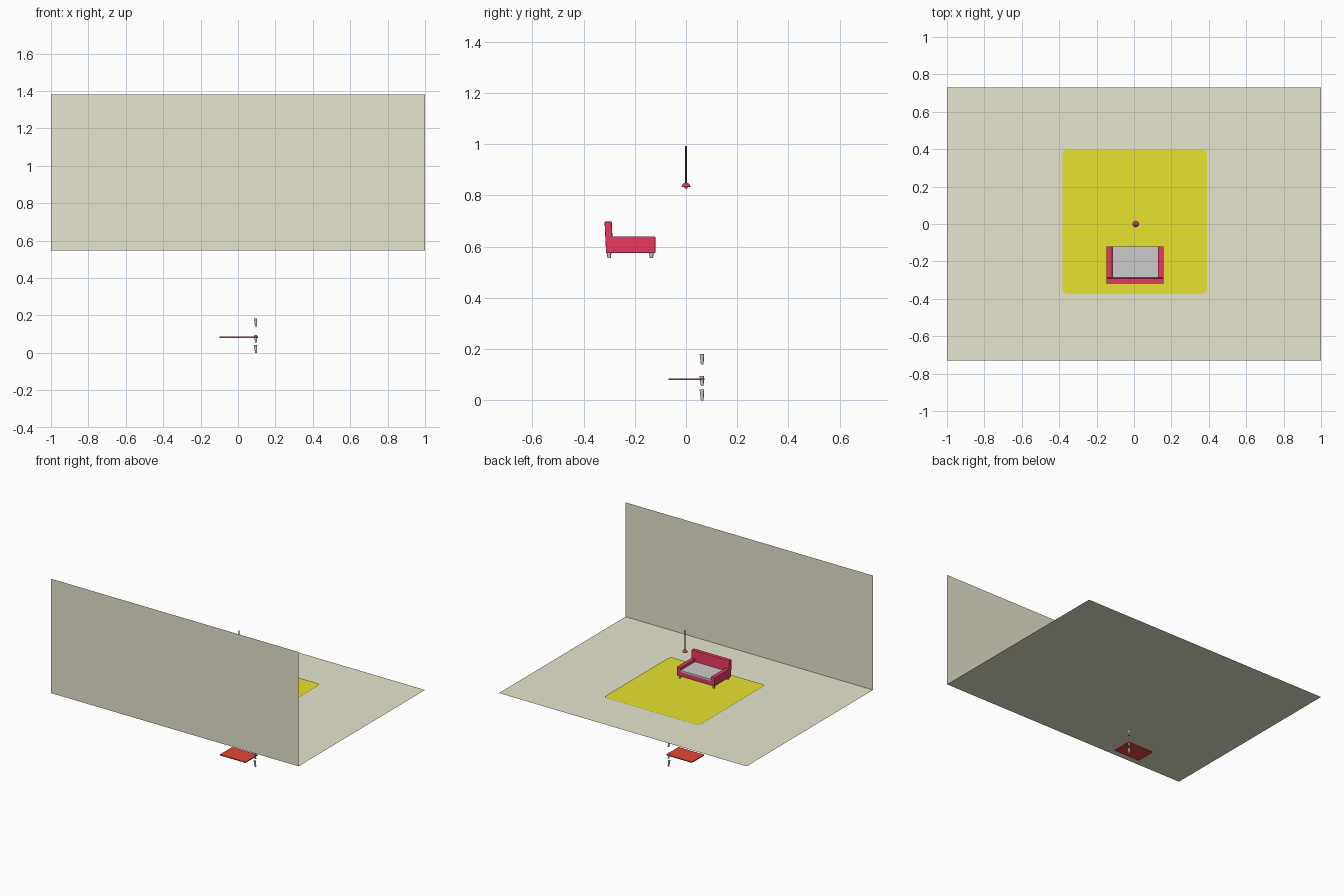
import bpy, bmesh, math
from mathutils import Matrix, Vector

if "Cube" in bpy.data.objects:
    bpy.data.objects.remove(bpy.data.objects["Cube"])


def material(name, rgb):
    m = bpy.data.materials.new(name)
    m.diffuse_color = (*rgb, 1)
    m.use_nodes = True
    m.node_tree.nodes["Principled BSDF"].inputs["Base Color"].default_value = m.diffuse_color
    return m


RED = material("red fabric", (0.80, 0.04, 0.12))
TABLE_RED = material("red tabletop", (0.80, 0.06, 0.04))
CREAM = material("cream", (0.80, 0.78, 0.62))
YELLOW = material("yellow", (0.80, 0.77, 0.03))
DARK = material("dark metal", (0.08, 0.08, 0.08))
ORANGE = material("bulb glow", (0.80, 0.40, 0.03))


def finish(name, bm, mat=None):
    me = bpy.data.meshes.new(name)
    bm.to_mesh(me)
    bm.free()
    ob = bpy.data.objects.new(name, me)
    bpy.context.collection.objects.link(ob)
    if mat:
        me.materials.append(mat)
    return ob


def box(name, lo, hi, mat=None, bevel=0, lean=0):
    bm = bmesh.new()
    lo, hi = Vector(lo), Vector(hi)
    bmesh.ops.create_cube(bm, size=1, matrix=Matrix.Translation((lo + hi) / 2)
                          @ Matrix.Diagonal((*(hi - lo), 1)))
    for v in bm.verts:
        if v.co.z > (lo.z + hi.z) / 2:
            v.co.y += lean
    if bevel:
        bmesh.ops.bevel(bm, geom=bm.edges[:], offset=bevel, segments=2,
                        profile=0.5, affect='EDGES')
    return finish(name, bm, mat)


def cone(name, base, top, r1, r2, mat=None, sides=16):
    base, top = Vector(base), Vector(top)
    bm = bmesh.new()
    bmesh.ops.create_cone(bm, cap_ends=True, segments=sides, radius1=r1, radius2=r2,
                          depth=top.z - base.z)
    mid = (base + top) / 2
    for v in bm.verts:
        v.co += mid + (top - base) * (0.5 if v.co.z > 0 else -0.5) * Vector((1, 1, 0))
    for f in bm.faces:
        f.smooth = len(f.verts) == 4
    return finish(name, bm, mat)


# Floor with one wall, as open sheets
FLOOR = 0.546
bm = bmesh.new()
rows = [[bm.verts.new((x, y, z)) for x in (-1, 1)]
        for y, z in ((0.73, FLOOR), (-0.73, FLOOR), (-0.73, 1.381))]
for a, b in zip(rows, rows[1:]):
    bm.faces.new((a[0], b[0], b[1], a[1]))
finish("floor_and_wall", bm, CREAM)

# Rug with rounded corners
bm = bmesh.new()
pts = []
for i, (sx, sy) in enumerate(((1, 1), (-1, 1), (-1, -1), (1, -1))):
    for k in range(6):
        a = math.radians(90 * i + 18 * k)
        pts.append(bm.verts.new((0.004 + sx * 0.36 + 0.025 * math.cos(a),
                                 0.012 + sy * 0.36 + 0.025 * math.sin(a), 0.552)))
bm.faces.new(pts)
finish("rug", bm, YELLOW)

# Sofa
box("sofa_base", (-0.12, -0.29, 0.575), (0.135, -0.121, 0.612), RED)
for side, x in (("left", -0.147), ("right", 0.128)):
    box(side + "_arm", (x, -0.30, 0.575), (x + 0.031, -0.119, 0.64), RED, 0.004)
box("sofa_back", (-0.147, -0.312, 0.575), (0.159, -0.284, 0.698), RED, 0.003, -0.006)
box("seat_cushion", (-0.117, -0.286, 0.608), (0.130, -0.12, 0.62))
for x in (-0.130, 0.143):
    for y in (-0.300, -0.135):
        cone("sofa_leg", (x, y, 0.555), (x, y, 0.577), 0.0065, 0.009)

# Hanging lamp
LX = 0.009
cone("lamp_cord", (LX, 0, 0.845), (LX, 0, 0.993), 0.003, 0.003, DARK, 12)
bm = bmesh.new()
bmesh.ops.create_uvsphere(bm, u_segments=24, v_segments=12, radius=0.0175)
bmesh.ops.delete(bm, geom=[v for v in bm.verts if v.co.z < -1e-4], context='VERTS')
for v in bm.verts:
    v.co += Vector((LX, 0, 0.832))
for f in bm.faces:
    f.smooth = True
finish("lamp_shade", bm, RED)
bm = bmesh.new()
bmesh.ops.create_uvsphere(bm, u_segments=16, v_segments=10, radius=0.009,
                          matrix=Matrix.Translation((LX, 0, 0.836)))
for f in bm.faces:
    f.smooth = True
finish("lamp_bulb", bm, ORANGE)

# Small table below the floor, with its detached stacked legs
box("tabletop", (-0.099, -0.068, 0.079), (0.108, 0.073, 0.086), TABLE_RED)
for z0, z1 in ((0, 0.042), (0.056, 0.095), (0.141, 0.182)):
    cone("table_leg", (0.0965, 0.0635, z0), (0.0935, 0.0615, z1), 0.0055, 0.0085)
